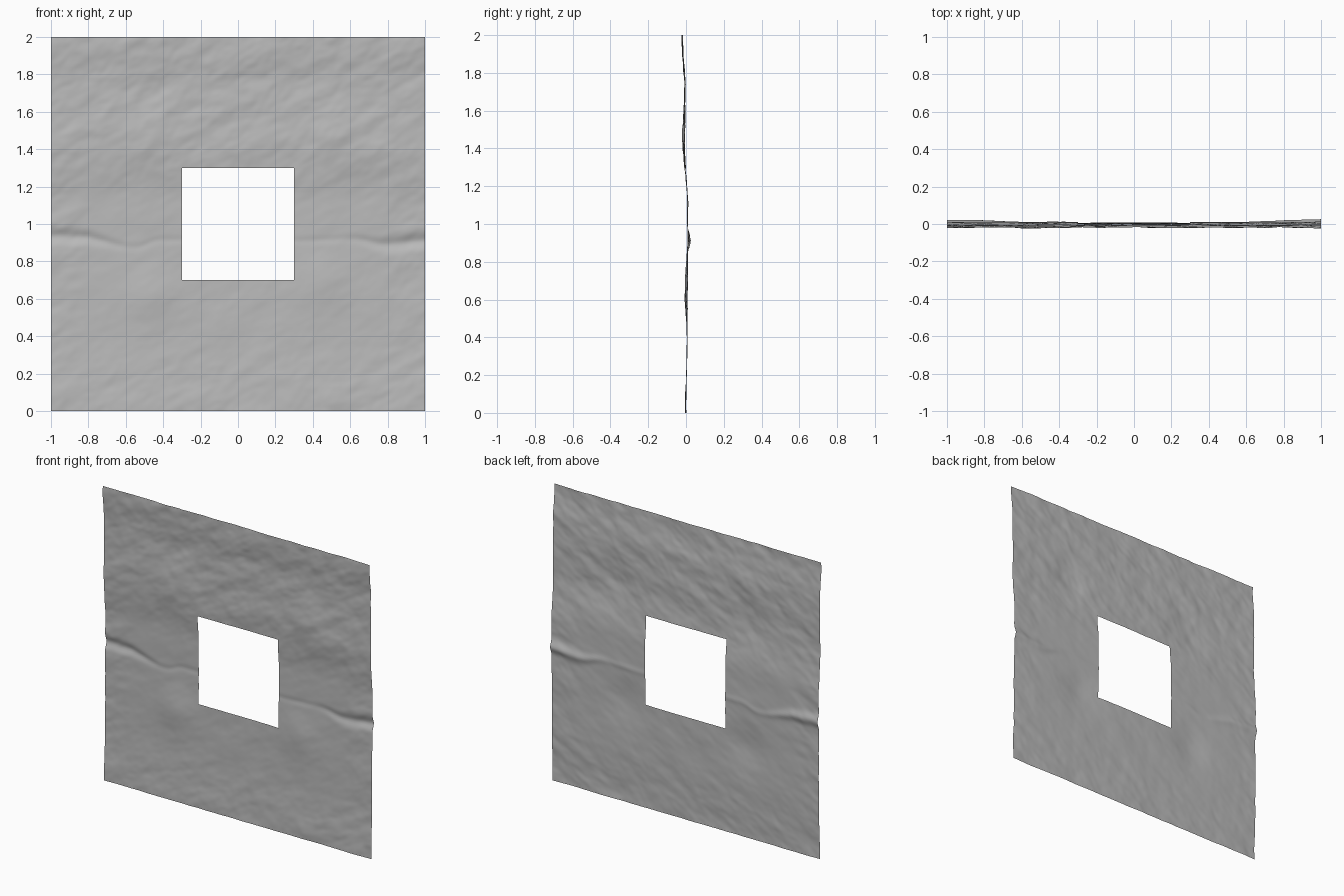
import bpy, bmesh, math
from mathutils import Vector, noise

cube = bpy.data.objects.get("Cube")
if cube:
    bpy.data.objects.remove(cube, do_unlink=True)

N = 160              # cells along each side
HALF_HOLE = 0.3      # half width of the square opening


def interp(points, t):
    """Smoothly interpolate a short list of (position, value) pairs."""
    if t <= points[0][0]:
        return points[0][1]
    for (a, va), (b, vb) in zip(points, points[1:]):
        if t <= b:
            s = (t - a) / (b - a)
            return va + (vb - va) * s * s * (3 - 2 * s)
    return points[-1][1]


def bell(d, width):
    return math.exp(-(d / width) ** 2)


# Broad lean of the wall by height, and the height of the crevice across it
LEAN = [(0, -0.002), (0.4, 0.006), (0.8, 0.008), (1.1, 0.008), (1.4, -0.008),
        (1.7, -0.007), (2, -0.019)]
CREVICE = [(-1, 0.935), (-0.85, 0.93), (-0.55, 0.875), (-0.42, 0.915), (0.3, 0.91),
           (0.62, 0.92), (0.78, 0.89), (1, 0.91)]
# Soft swellings towards the front: x, z, radius, height
SWELLS = [(-0.46, 0.62, 0.13, 0.013), (0.45, 0.68, 0.14, 0.013),
          (0.55, 1.47, 0.13, 0.011), (-0.5, 1.47, 0.15, 0.008)]


def depth(x, z):
    y = interp(LEAN, z)
    # crevice, deep at the outer edges and faint near the opening
    edge = interp([(0.55, 0), (0.95, 1)], abs(x))
    y += (0.003 + 0.013 * edge) * bell(z - interp(CREVICE, x), 0.018 + 0.017 * edge)
    for sx, sz, radius, height in SWELLS:
        y -= height * bell(math.hypot(x - sx, z - sz), radius)
    # rock grain slanting up to the right, rougher at the top and the sides
    u, v = x * 0.85 + z * 0.5, z * 0.85 - x * 0.5
    rough = interp([(0, 0.7), (0.5, 0.35), (1, 0.25), (1.4, 0.8), (2, 1)], z)
    rough = max(rough, 0.75 * interp([(0.6, 0), (1, 1)], abs(x)))
    grain = noise.noise(Vector((u * 4, v * 8, 3)))
    grain += 0.55 * noise.noise(Vector((u * 10, v * 19, 7)))
    grain += 0.25 * noise.noise(Vector((u * 22, v * 38, 11)))
    y += 0.007 * rough * grain
    return max(-0.028, min(0.028, y))


# Rock wall sheet with a square opening
bm = bmesh.new()
bmesh.ops.create_grid(bm, x_segments=N, y_segments=N, size=1)
inside = []
for face in bm.faces:
    c = face.calc_center_median()
    if max(abs(c.x), abs(c.y)) < HALF_HOLE:
        inside.append(face)
bmesh.ops.delete(bm, geom=inside, context='FACES')
for vert in bm.verts:
    x, z = vert.co.x, vert.co.y + 1
    vert.co = (x, depth(x, z), z)
for face in bm.faces:
    face.smooth = True
mesh = bpy.data.meshes.new("rock_wall")
bm.to_mesh(mesh)
bm.free()

# Plain grey stone
stone = bpy.data.materials.new("grey_stone")
stone.use_nodes = True
grey = (0.5, 0.5, 0.5, 1)
stone.diffuse_color = grey
stone.node_tree.nodes["Principled BSDF"].inputs["Base Color"].default_value = grey
mesh.materials.append(stone)

wall = bpy.data.objects.new("rock_wall", mesh)
bpy.context.collection.objects.link(wall)
